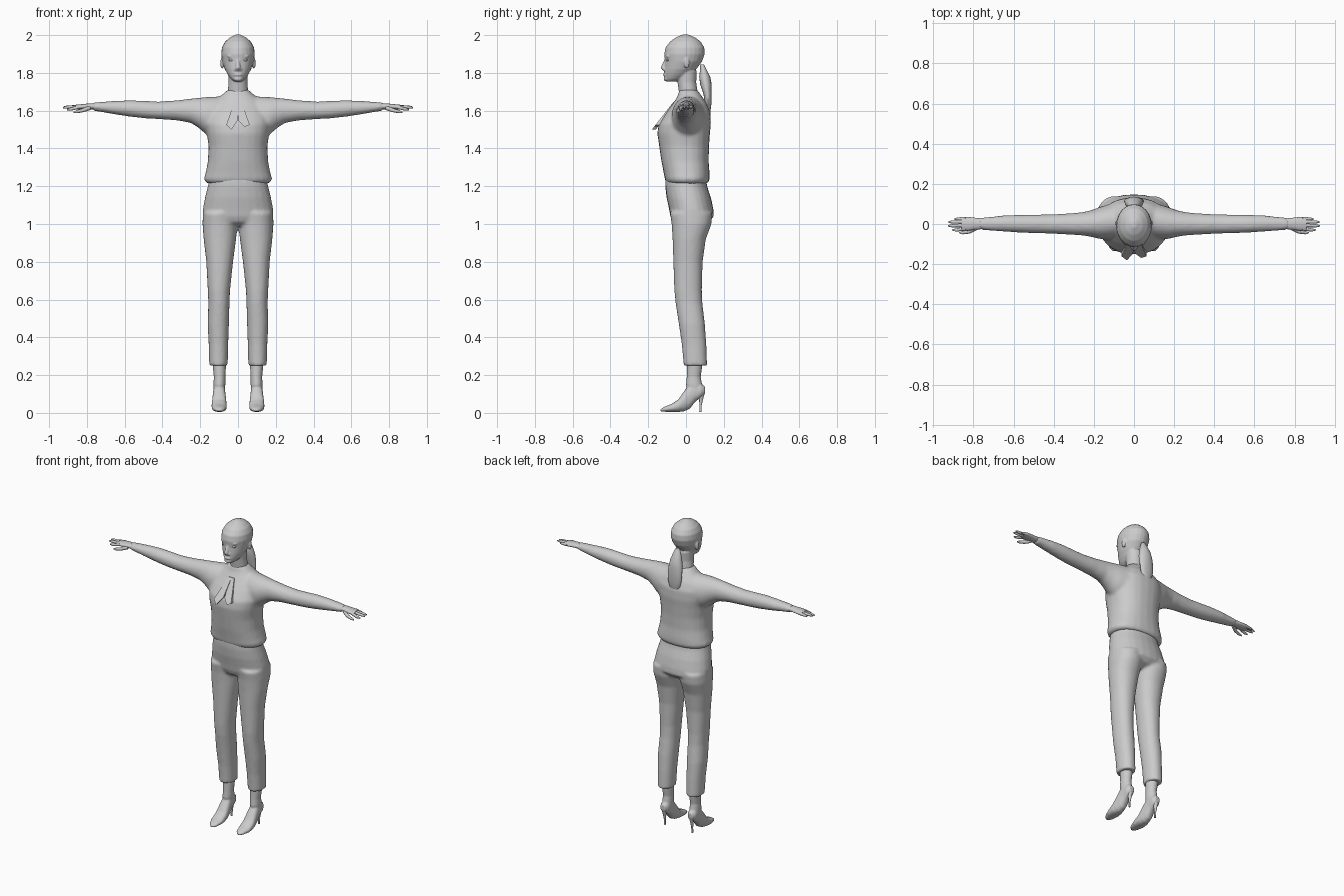
import bpy, bmesh, math
from mathutils import Vector

grey = bpy.data.materials.new("plain grey")
grey.diffuse_color = (0.6, 0.6, 0.6, 1)


def finish(name, bm, voxel=0, smooth=0, angle=50):
    bmesh.ops.recalc_face_normals(bm, faces=bm.faces)
    me = bpy.data.meshes.new(name)
    bm.to_mesh(me)
    bm.free()
    me.materials.append(grey)
    ob = bpy.data.objects.new(name, me)
    bpy.context.collection.objects.link(ob)
    bpy.ops.object.select_all(action='DESELECT')
    ob.select_set(True)
    bpy.context.view_layer.objects.active = ob
    bpy.ops.object.shade_smooth_by_angle(angle=math.radians(angle))
    if voxel:
        m = ob.modifiers.new("blend", 'REMESH')
        m.mode = 'VOXEL'
        m.voxel_size = voxel
        m.use_smooth_shade = True
        s = ob.modifiers.new("soften", 'SMOOTH')
        s.factor = 0.5
        s.iterations = smooth
    return ob


def loft(bm, rows, axis='z', n=24, power=2.0):
    """Rows are (station, a min, a max, b min, b max); rings across the axis."""
    rings = []
    for t, a0, a1, b0, b1 in rows:
        ring = []
        for i in range(n):
            u = 2 * math.pi * i / n
            c, s = math.cos(u), math.sin(u)
            a = (a0 + a1) / 2 + (a1 - a0) / 2 * math.copysign(abs(c) ** (2 / power), c)
            b = (b0 + b1) / 2 + (b1 - b0) / 2 * math.copysign(abs(s) ** (2 / power), s)
            p = {'z': (a, b, t), 'x': (t, a, b), 'y': (a, t, b)}[axis]
            ring.append(bm.verts.new(p))
        rings.append(ring)
    for r, q in zip(rings, rings[1:]):
        for i in range(n):
            bm.faces.new((r[i], r[(i + 1) % n], q[(i + 1) % n], q[i]))
    bm.faces.new(rings[0])
    bm.faces.new(rings[-1])


def tube(bm, path, n=10):
    """Path points are (x, y, z, radius)."""
    pts = [Vector(p[:3]) for p in path]
    d = (pts[-1] - pts[0]).normalized()
    u = d.orthogonal().normalized()
    v = d.cross(u)
    rings = [[bm.verts.new(p + r[3] * (u * math.cos(k * 2 * math.pi / n) + v * math.sin(k * 2 * math.pi / n)))
              for k in range(n)] for p, r in zip(pts, path)]
    for r, q in zip(rings, rings[1:]):
        for i in range(n):
            bm.faces.new((r[i], r[(i + 1) % n], q[(i + 1) % n], q[i]))
    bm.faces.new(rings[0])
    bm.faces.new(rings[-1])


def ball(bm, centre, radii):
    vs = bmesh.ops.create_uvsphere(bm, u_segments=16, v_segments=10, radius=1)['verts']
    for v in vs:
        v.co = Vector([c + r * k for c, r, k in zip(centre, radii, v.co)])


def sym(z, rx, y0, y1):
    return (z, -rx, rx, y0, y1)


def side(rows, s):
    return [(z, min(s * a, s * b), max(s * a, s * b), c, d) for z, a, b, c, d in rows]


# Blouse: torso with both sleeves blended in
bm = bmesh.new()
loft(bm, [sym(1.215, .165, -.10, .115), sym(1.235, .182, -.112, .125), sym(1.27, .172, -.118, .125),
          sym(1.33, .160, -.13, .12), sym(1.41, .156, -.142, .122), sym(1.48, .165, -.152, .127),
          sym(1.53, .172, -.145, .132), sym(1.59, .165, -.105, .13), sym(1.64, .135, -.068, .11),
          sym(1.675, .095, -.045, .085), sym(1.71, .056, -.036, .06)], power=2.3)
arm = [(.04, -.06, .10, 1.47, 1.675), (.12, -.075, .10, 1.46, 1.675), (.17, -.075, .085, 1.475, 1.672),
       (.21, -.065, .07, 1.51, 1.668), (.25, -.058, .06, 1.535, 1.664), (.32, -.053, .053, 1.548, 1.655),
       (.42, -.048, .048, 1.555, 1.648), (.50, -.046, .047, 1.56, 1.652), (.57, -.043, .046, 1.568, 1.655),
       (.65, -.038, .043, 1.58, 1.652), (.72, -.033, .036, 1.592, 1.647), (.77, -.029, .031, 1.60, 1.643)]
for s in (1, -1):
    loft(bm, [(s * r[0],) + r[1:] for r in arm], 'x')
finish("blouse", bm, .010, 5)

# Trousers: hips and two legs blended
bm = bmesh.new()
loft(bm, [sym(.99, .05, -.04, .07), sym(1.01, .14, -.07, .12), sym(1.04, .187, -.083, .148),
          sym(1.08, .186, -.09, .145), sym(1.14, .175, -.103, .132), sym(1.20, .160, -.11, .112),
          sym(1.25, .150, -.11, .105)], power=2.2)
leg = [(.25, .055, .152, -.012, .112), (.27, .054, .153, -.014, .111), (.36, .052, .155, -.022, .108),
       (.47, .048, .161, -.038, .100), (.58, .045, .157, -.055, .087), (.65, .042, .160, -.062, .084),
       (.80, .026, .168, -.067, .088), (.92, .010, .182, -.071, .105), (1.0, .002, .188, -.076, .135),
       (1.06, .002, .186, -.085, .14)]
for s in (1, -1):
    loft(bm, side(leg, s), power=2.15)
finish("trousers", bm, .009, 4)

# Head and neck with face features
bm = bmesh.new()
loft(bm, [sym(1.755, .022, -.105, -.05), sym(1.768, .038, -.114, -.01), sym(1.79, .054, -.116, .025),
          sym(1.82, .070, -.114, .055), sym(1.86, .083, -.111, .085), sym(1.90, .089, -.115, .099),
          sym(1.935, .085, -.108, .097), sym(1.965, .069, -.085, .078), sym(1.987, .044, -.055, .050),
          sym(2.003, .012, -.018, .012)])
loft(bm, [sym(1.66, .066, -.035, .075), sym(1.70, .054, -.038, .062), sym(1.75, .050, -.045, .054),
          sym(1.81, .053, -.05, .058)])
tube(bm, [(0, -.107, 1.872, .007), (0, -.116, 1.845, .011), (0, -.122, 1.825, .014), (0, -.113, 1.812, .011)])
ball(bm, (0, -.112, 1.79), (.022, .010, .007))
ball(bm, (0, -.108, 1.768), (.022, .010, .012))
for s in (1, -1):
    ball(bm, (s * .036, -.094, 1.888), (.022, .012, .007))
    ball(bm, (s * .014, -.112, 1.818), (.007, .010, .007))
    ball(bm, (s * .084, .004, 1.852), (.010, .014, .030))
finish("head", bm, .005, 3)

# Eyes
for s, label in ((1, "left"), (-1, "right")):
    bm = bmesh.new()
    ball(bm, (s * .035, -.094, 1.868), (.015, .011, .007))
    finish(label + "_eye", bm)

# Ponytail
bm = bmesh.new()
loft(bm, [sym(1.845, .012, .075, .095), sym(1.82, .024, .075, .108), sym(1.78, .036, .070, .128),
          sym(1.74, .046, .075, .136), sym(1.69, .050, .092, .136), sym(1.64, .047, .10, .135),
          sym(1.60, .036, .104, .130), sym(1.575, .016, .11, .124)], n=16)
finish("ponytail", bm)

# Neck bow: two hanging tails lying on the chest slope
def chest(z):
    return -.05 - (1.66 - z) * .78


for s, label in ((1, "left"), (-1, "right")):
    bm = bmesh.new()
    outline = [(.0, 1.645), (.02, 1.645), (.062, 1.525), (.035, 1.50 if s < 0 else 1.515), (.004, 1.545)]
    back = [bm.verts.new((s * x, chest(z) + .015, z)) for x, z in outline]
    front = [bm.verts.new((s * x, chest(z) - .006, z)) for x, z in outline]
    bm.faces.new(back)
    bm.faces.new(front)
    for i in range(5):
        j = (i + 1) % 5
        bm.faces.new((back[i], back[j], front[j], front[i]))
    finish(label + "_bow_tail", bm, angle=30)

foot = [(-.135, .086, .108, .008, .020), (-.115, .070, .125, .006, .032), (-.075, .060, .139, .005, .048),
        (-.04, .060, .140, .005, .072), (-.01, .062, .137, .008, .115), (.02, .066, .133, .022, .155),
        (.05, .068, .130, .060, .165), (.08, .070, .128, .082, .155), (.10, .082, .116, .10, .14)]
ankle = [(.10, .070, .128, .01, .092), (.15, .067, .130, .0, .085), (.19, .067, .128, .004, .078),
         (.24, .064, .133, .006, .085), (.30, .062, .138, .006, .09)]
for s, label in ((1, "left"), (-1, "right")):
    # Shoe, ankle and thin heel
    bm = bmesh.new()
    loft(bm, side(foot, s), 'y', power=2.2)
    loft(bm, side(ankle, s))
    finish(label + "_foot", bm, .005, 3)
    bm = bmesh.new()
    tube(bm, [(s * .099, .084, .115, .018), (s * .099, .080, .075, .011),
              (s * .099, .077, .04, .006), (s * .099, .076, .004, .006)])
    finish(label + "_heel", bm)

    # Hand: palm, four fingers and thumb
    bm = bmesh.new()
    loft(bm, [(s * .75, -.025, .027, 1.605, 1.640), (s * .79, -.028, .031, 1.607, 1.638),
              (s * .83, -.034, .036, 1.606, 1.634), (s * .86, -.030, .034, 1.608, 1.631)], 'x', n=16)
    for y0, y1, tip, z in ((-.023, -.030, .905, 1.606), (-.006, -.009, .926, 1.616),
                           (.011, .010, .925, 1.618), (.026, .025, .895, 1.614)):
        tube(bm, [(s * .84, y0, 1.62, .010), (s * (tip - .02), y1, z + .002, .008), (s * tip, y1, z, .004)])
    tube(bm, [(s * .785, -.018, 1.615, .012), (s * .82, -.038, 1.602, .010),
              (s * .855, -.044, 1.594, .008), (s * .87, -.044, 1.591, .004)])
    finish(label + "_hand", bm)
